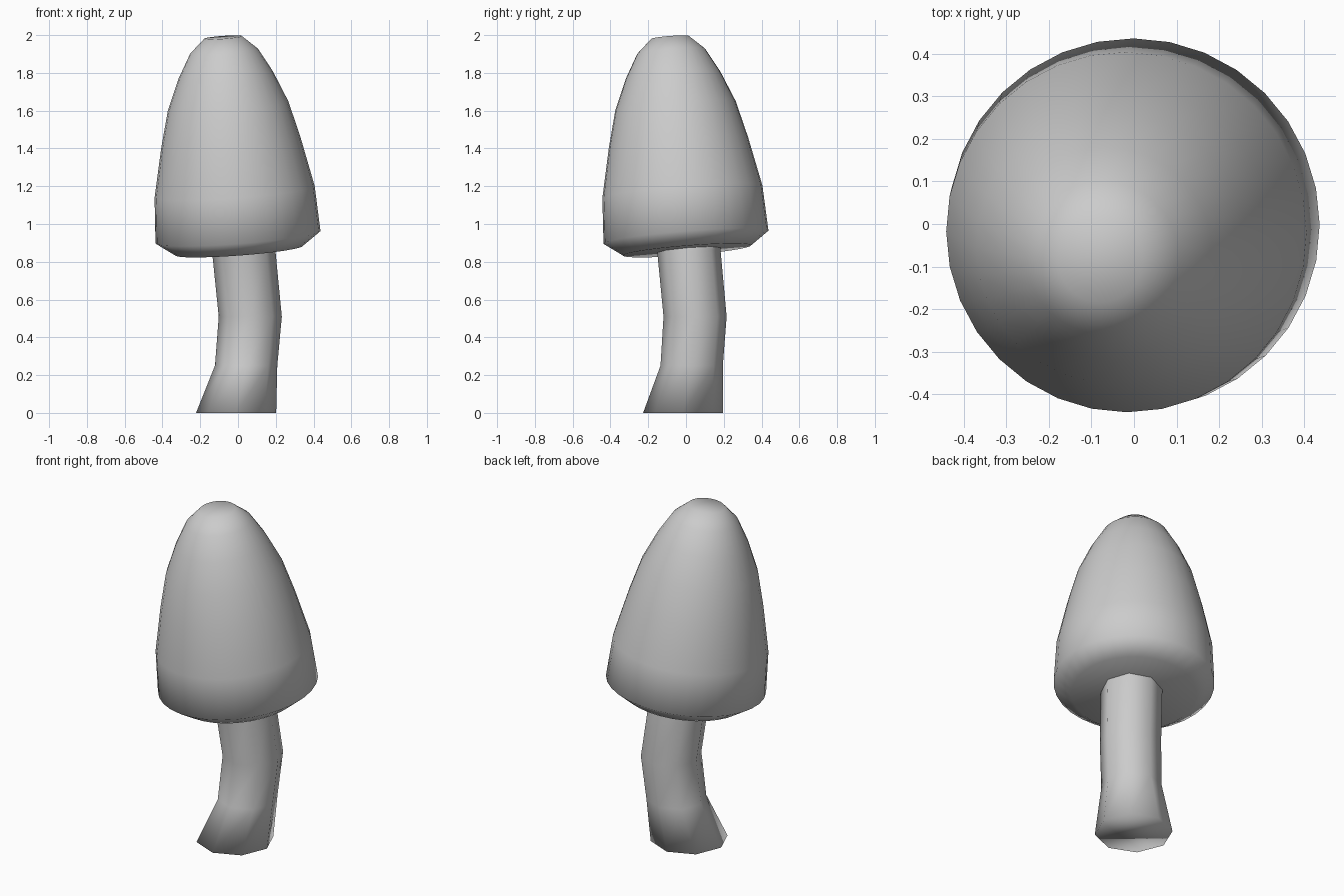
import bpy, bmesh
from math import cos, sin, tau
from mathutils import Vector

if "Cube" in bpy.data.objects:
    bpy.data.objects.remove(bpy.data.objects["Cube"])


def loft(name, rings, sides):
    """Skin a closed tube through (centre, normal, radius) rings."""
    bm = bmesh.new()
    loops = []
    for centre, normal, r in rings:
        q = Vector((0, 0, 1)).rotation_difference(Vector(normal))
        loops.append([bm.verts.new(Vector(centre) + q @ Vector(
            (r * cos(tau * i / sides), r * sin(tau * i / sides), 0)))
            for i in range(sides)])
    for a, b in zip(loops, loops[1:]):
        for i in range(sides):
            j = (i + 1) % sides
            bm.faces.new((a[i], a[j], b[j], b[i]))
    bm.faces.new(loops[0][::-1])
    bm.faces.new(loops[-1])
    for f in bm.faces:
        f.smooth = True
    mesh = bpy.data.meshes.new(name)
    bm.to_mesh(mesh)
    bm.free()
    obj = bpy.data.objects.new(name, mesh)
    bpy.context.collection.objects.link(obj)
    return obj


# Cap: lathed bell profile (radius, height) around a leaning axis
axis = Vector((-0.075, -0.08, 1))
profile = [(0.34, 0.86), (0.438, 0.93), (0.425, 1.17), (0.37, 1.43),
           (0.32, 1.625), (0.25, 1.79), (0.18, 1.915), (0.10, 1.988)]
loft("mushroom_cap", [(Vector((0, 0, 0.93)) + axis * (z - 0.93), axis, r)
                      for r, z in profile], 32)

# Stem: bent octagonal tube with a flared foot
stem = [((-0.01, -0.015, 0), 0.212), ((0.043, 0.03, 0.25), 0.165),
        ((0.065, 0.048, 0.51), 0.167), ((0.03, 0.015, 0.86), 0.168),
        ((0.02, 0.005, 0.95), 0.168)]
loft("mushroom_stem", [(c, (0, 0, 1), r) for c, r in stem], 8)
